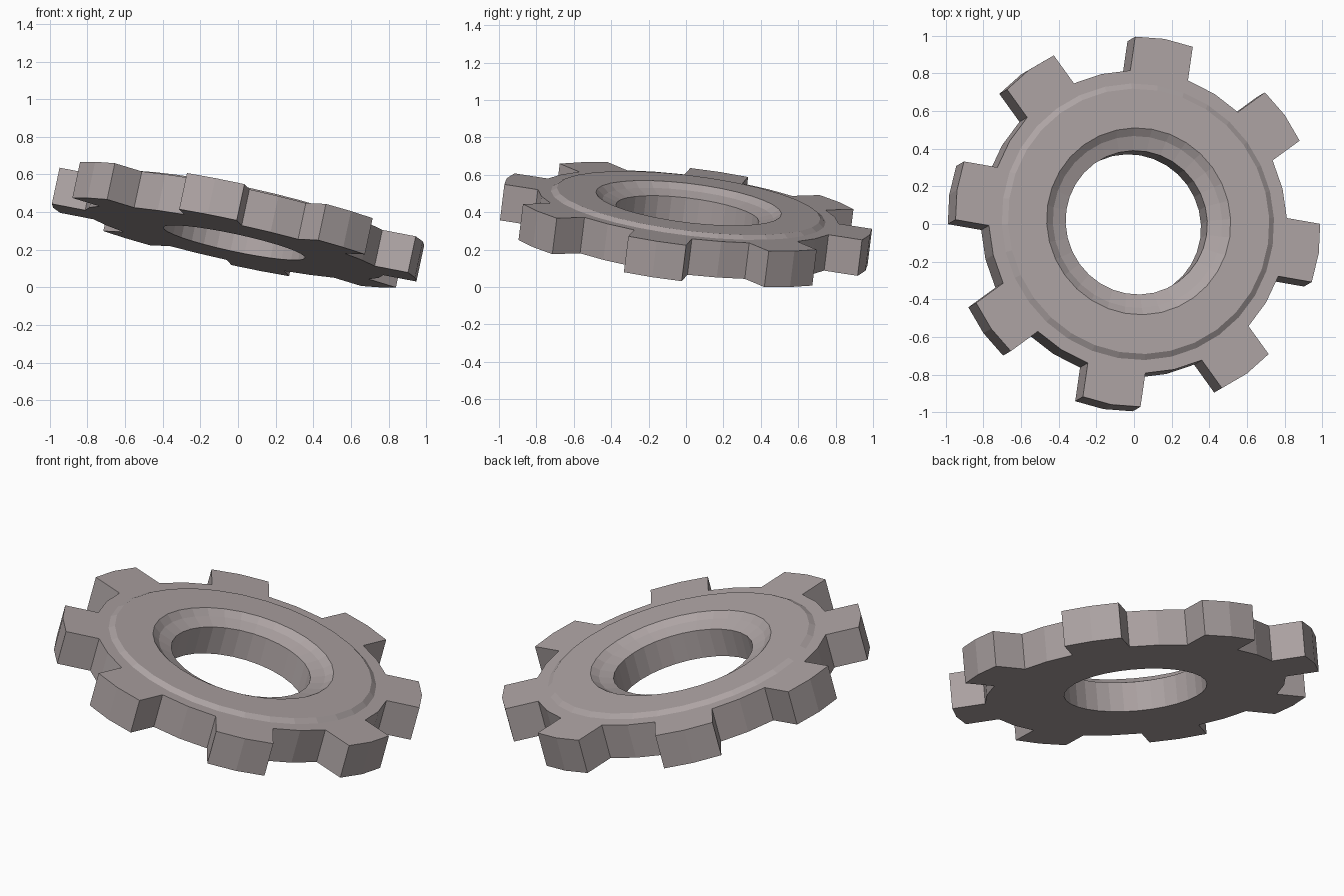
import bpy, bmesh
from math import sin, cos, radians, pi
from mathutils import Vector

if "Cube" in bpy.data.objects:
    bpy.data.objects.remove(bpy.data.objects["Cube"])

SEG, TEETH, HALF = 32, 8, 0.099
START = radians(-9.1)

# closed cross-section (radius, height), outer wall is the last edge pair
profile = [(0.81, -HALF), (0.81, HALF), (0.74, HALF), (0.71, HALF + 0.02),
           (0.50, HALF + 0.02), (0.46, HALF - 0.01), (0.385, HALF - 0.035),
           (0.385, -HALF)]

# ring body swept around the axis
bm = bmesh.new()
rings = []
for i in range(SEG):
    a = START + 2 * pi * i / SEG
    rings.append([bm.verts.new((r * cos(a), r * sin(a), z)) for r, z in profile])
n = len(profile)
wall = []
for i in range(SEG):
    p, q = rings[i], rings[(i + 1) % SEG]
    for j in range(n):
        k = (j + 1) % n
        f = bm.faces.new((p[j], q[j], q[k], p[k]))
        if j == 0:
            wall.append(f)

# teeth: pairs of wall faces pushed straight outwards
step = SEG // TEETH
for t in range(TEETH):
    a = START + 2 * pi * t / TEETH
    pair = [wall[t * step - 1], wall[t * step]]
    ext = bmesh.ops.extrude_face_region(bm, geom=pair)
    verts = [g for g in ext["geom"] if isinstance(g, bmesh.types.BMVert)]
    bmesh.ops.translate(bm, verts=verts, vec=(0.183 * cos(a), 0.183 * sin(a), 0))
    bmesh.ops.delete(bm, geom=[f for f in pair if f.is_valid], context='FACES')

# tilt the gear and rest it on the ground
normal = Vector((0.2145, 0.124, 1)).normalized()
rot = Vector((0, 0, 1)).rotation_difference(normal).to_matrix().to_4x4()
bmesh.ops.transform(bm, matrix=rot, verts=bm.verts)
low = min(v.co.z for v in bm.verts)
bmesh.ops.translate(bm, verts=bm.verts, vec=(0, 0, -low))
bmesh.ops.recalc_face_normals(bm, faces=bm.faces)

mesh = bpy.data.meshes.new("gear_wheel")
bm.to_mesh(mesh)
bm.free()
gear = bpy.data.objects.new("gear_wheel", mesh)
bpy.context.collection.objects.link(gear)

# plain warm-grey metal
mat = bpy.data.materials.new("gear_metal")
mat.diffuse_color = (0.42, 0.37, 0.37, 1)
mat.use_nodes = True
mat.node_tree.nodes["Principled BSDF"].inputs["Base Color"].default_value = mat.diffuse_color
mesh.materials.append(mat)
